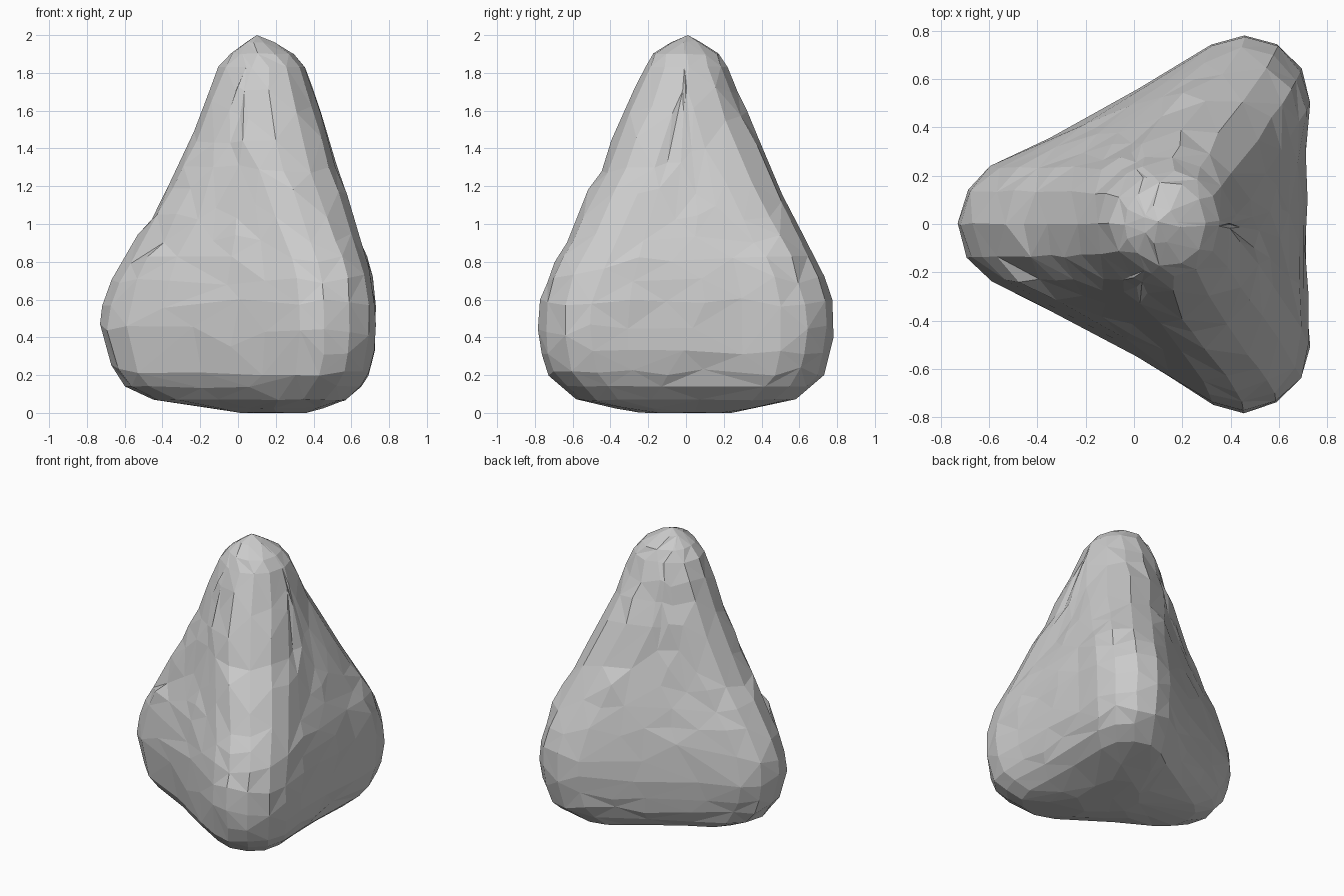
import bpy, bmesh, math, random
from mathutils import Vector

if "Cube" in bpy.data.objects:
    bpy.data.objects.remove(bpy.data.objects["Cube"])

random.seed(7)

# Level sections: height, left tip, right face, half depth, corner radius
LEVELS = [
    (0.00, 0.00, 0.36, 0.24, 0.14), (0.03, -0.20, 0.46, 0.41, 0.18),
    (0.07, -0.45, 0.57, 0.58, 0.22), (0.14, -0.60, 0.65, 0.67, 0.25),
    (0.22, -0.66, 0.69, 0.735, 0.26), (0.32, -0.70, 0.72, 0.765, 0.27),
    (0.45, -0.73, 0.725, 0.78, 0.27), (0.58, -0.715, 0.725, 0.77, 0.27),
    (0.70, -0.67, 0.71, 0.735, 0.27), (0.81, -0.61, 0.685, 0.69, 0.27),
    (0.92, -0.53, 0.65, 0.635, 0.27), (1.04, -0.455, 0.61, 0.575, 0.27),
    (1.17, -0.38, 0.565, 0.51, 0.27), (1.30, -0.32, 0.52, 0.45, 0.27),
    (1.44, -0.255, 0.475, 0.39, 0.27), (1.58, -0.195, 0.435, 0.325, 0.25),
    (1.71, -0.15, 0.395, 0.275, 0.24), (1.83, -0.10, 0.35, 0.22, 0.20),
    (1.90, -0.04, 0.295, 0.175, 0.16), (1.96, 0.035, 0.19, 0.085, 0.075),
]


def rounded_triangle(left, right, half, r, hollow, arc=5, side=4):
    """Outline of a triangle with round corners and slightly hollow sides."""
    low, high = Vector((right - r, r - half)), Vector((right - r, half - r))
    tip = Vector((left + r, 0))
    d = high - tip
    phi = math.atan2(d.x, -d.y)
    corners = [(high, 0, phi), (tip, phi, 2 * math.pi - phi),
               (low, 2 * math.pi - phi, 2 * math.pi)]
    arcs = []
    for c, a0, a1 in corners:
        angles = [a0 + (a1 - a0) * i / (arc - 1) for i in range(arc)]
        arcs.append([c + r * Vector((math.cos(a), math.sin(a))) for a in angles])
    pts = []
    for i, points in enumerate(arcs):
        pts += points
        a, b = points[-1], arcs[(i + 1) % 3][0]
        inward = Vector((a.y - b.y, b.x - a.x)) * hollow
        for k in range(1, side + 1):
            t = k / (side + 1)
            pts.append(a.lerp(b, t) + inward * 4 * t * (1 - t))
    return pts


# Loft the rock through its sections with a little roughness
bm = bmesh.new()
rings = []
for z, *section in LEVELS:
    rough = 0.003 if z < 0.1 or z > 1.85 else 0.006
    wobble = 0.022 if 0.2 < z < 1.8 else 0.004
    hollow = 0.016 * min(1, max(0, (1.0 - z) / 0.6))
    ring = []
    for p in rounded_triangle(*section, hollow):
        dx, dy = random.uniform(-rough, rough), random.uniform(-rough, rough)
        dz = random.uniform(-wobble, wobble)
        ring.append(bm.verts.new((p.x + dx, p.y + dy, max(0, z + dz))))
    rings.append(ring)

count = len(rings[0])
for row, (a, b) in enumerate(zip(rings, rings[1:])):
    for i in range(count):
        j = (i + 1) % count
        # Alternate the diagonals so facets do not line up
        if (row + i) % 2:
            bm.faces.new((a[i], a[j], b[j]))
            bm.faces.new((a[i], b[j], b[i]))
        else:
            bm.faces.new((a[i], a[j], b[i]))
            bm.faces.new((a[j], b[j], b[i]))

# Close the tip and the underside
apex = bm.verts.new((0.10, 0.01, 2.0))
base = bm.verts.new((0.18, 0, 0.0))
for i in range(count):
    j = (i + 1) % count
    bm.faces.new((rings[-1][i], rings[-1][j], apex))
    bm.faces.new((rings[0][j], rings[0][i], base))
bmesh.ops.recalc_face_normals(bm, faces=bm.faces[:])

mesh = bpy.data.meshes.new("rock")
bm.to_mesh(mesh)
bm.free()
rock = bpy.data.objects.new("rock", mesh)
bpy.context.collection.objects.link(rock)

# Reduce to irregular flat facets
facets = rock.modifiers.new("facets", 'DECIMATE')
facets.ratio = 0.6
